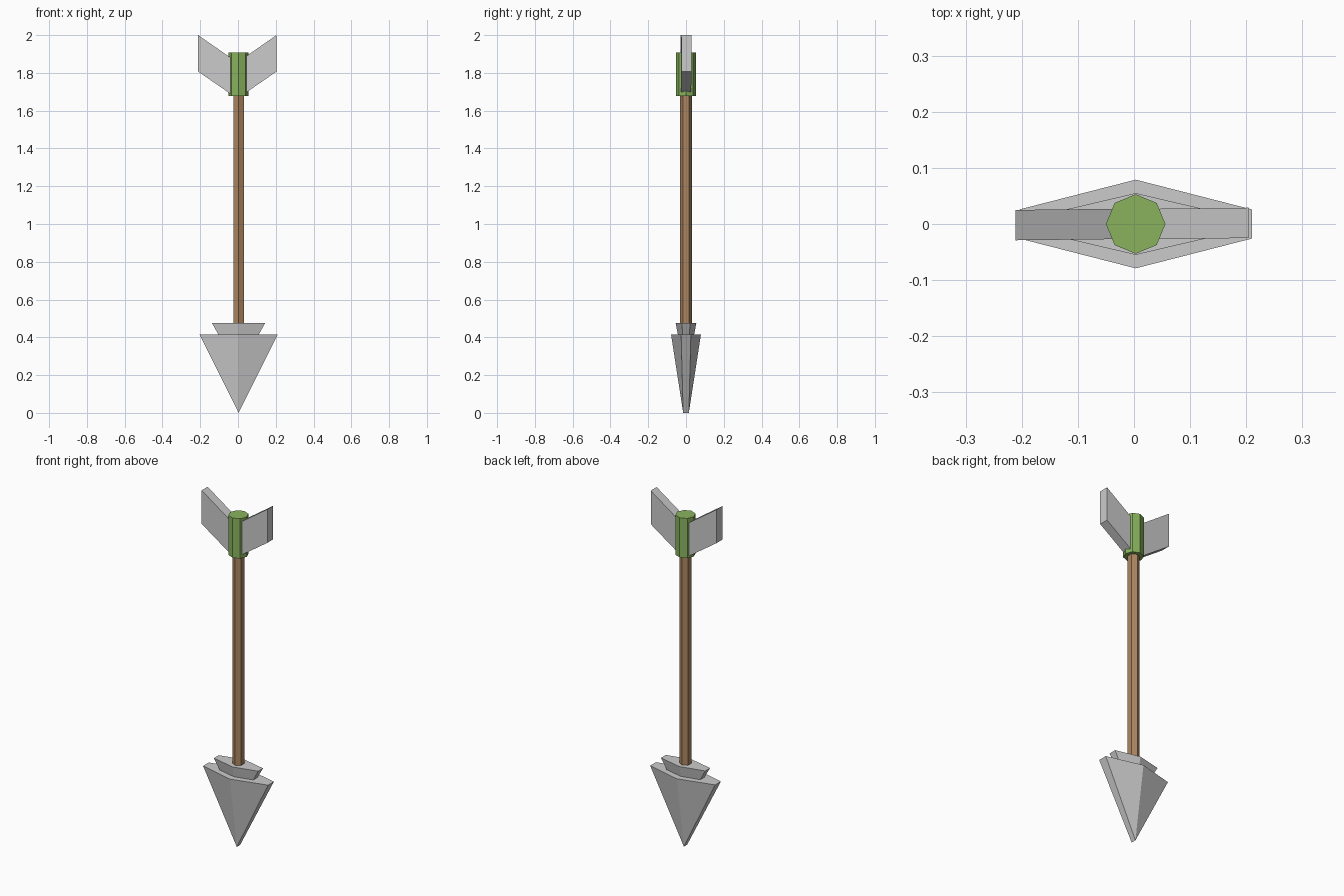
import bpy, bmesh
from math import cos, sin, pi

if "Cube" in bpy.data.objects:
    bpy.data.objects.remove(bpy.data.objects["Cube"])

CX = 0.003  # shaft axis


def material(name, rgb):
    mat = bpy.data.materials.new(name)
    mat.diffuse_color = (*rgb, 1)
    mat.use_nodes = True
    mat.node_tree.nodes["Principled BSDF"].inputs["Base Color"].default_value = mat.diffuse_color
    return mat


def loft(name, rings, mat=None):
    """Join equal-length rings of points with side faces and cap both ends."""
    bm = bmesh.new()
    loops = [[bm.verts.new(p) for p in ring] for ring in rings]
    n = len(loops[0])
    for a, b in zip(loops, loops[1:]):
        for i in range(n):
            j = (i + 1) % n
            bm.faces.new((a[i], a[j], b[j], b[i]))
    bm.faces.new(loops[0][::-1])
    bm.faces.new(loops[-1])
    bmesh.ops.remove_doubles(bm, verts=bm.verts, dist=1e-5)
    bmesh.ops.recalc_face_normals(bm, faces=bm.faces)
    mesh = bpy.data.meshes.new(name)
    bm.to_mesh(mesh)
    bm.free()
    obj = bpy.data.objects.new(name, mesh)
    bpy.context.collection.objects.link(obj)
    if mat:
        mesh.materials.append(mat)
    return obj


def polygon(sides, r, z, start=0):
    angles = [start + 2 * pi * i / sides for i in range(sides)]
    return [(CX + r * cos(a), r * sin(a), z) for a in angles]


def blade(hx, edge, mid, z):
    """Six-point blade section: thin side edges, ridge in the middle."""
    pts = [(hx, -edge), (hx, edge), (0, mid), (-hx, edge), (-hx, -edge), (0, -mid)]
    return [(CX + x, y, z) for x, y in pts]


wood = material("wood", (0.42, 0.24, 0.12))
green = material("green", (0.25, 0.45, 0.11))

# Arrowhead narrowing to a short edge, and the flared collar above it
tip_y = 0.015
tip = [(CX, s * tip_y, 0) for s in (-1, 1, 1, 1, -1, -1)]
loft("arrowhead", [tip, blade(0.207, 0.026, 0.079, 0.415)])
loft("arrowhead_collar", [blade(0.107, 0.018, 0.043, 0.415), blade(0.141, 0.022, 0.055, 0.476)])

# Hexagonal shaft and octagonal nock
loft("shaft", [polygon(6, 0.032, z, pi / 2) for z in (0.47, 1.69)], wood)
loft("nock", [polygon(8, 0.053, z) for z in (1.678, 1.907)], green)

# Swept-up slab feathers, one on each side
for side, label in ((-1, "left"), (1, "right")):
    rings = []
    for x, z0, z1, dy in ((0.035, 1.688, 1.88, 0), (0.2075, 1.807, 2.0, 0.002)):
        c = side * dy
        rings.append([(side * x - 0.0035, c + y, z)
                      for y, z in ((-0.027, z0), (0.027, z0), (0.027, z1), (-0.027, z1))])
    loft("feather_" + label, rings)
